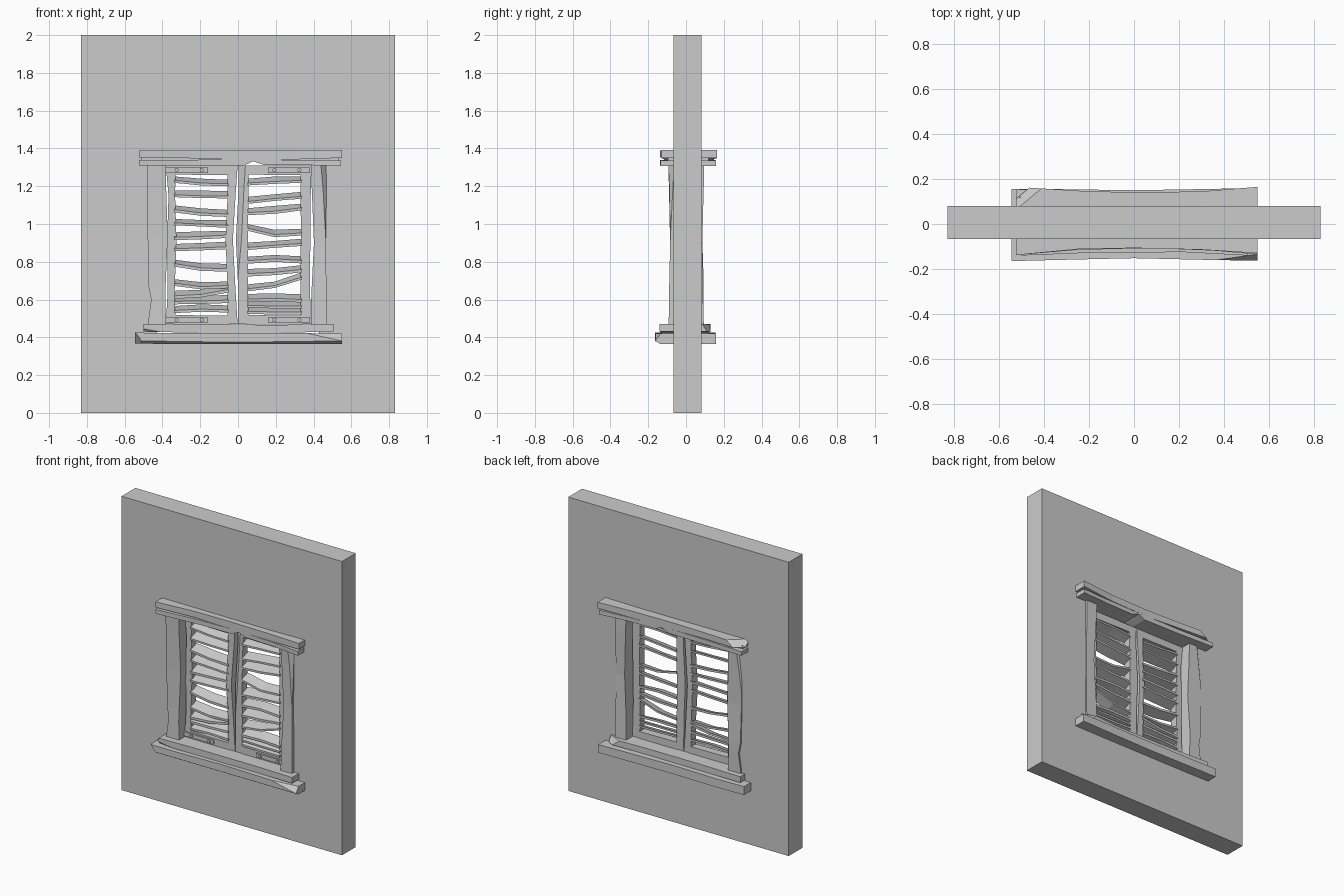
import bpy, bmesh, random
from mathutils import Vector

random.seed(4)


def finish(name, bm):
    bmesh.ops.recalc_face_normals(bm, faces=bm.faces)
    me = bpy.data.meshes.new(name)
    bm.to_mesh(me)
    bm.free()
    ob = bpy.data.objects.new(name, me)
    bpy.context.collection.objects.link(ob)
    return ob


def loft(name, sections, chips=()):
    """Skin 4-point sections, then slice chips (point, outward normal) off."""
    bm = bmesh.new()
    rings = [[bm.verts.new(p) for p in s] for s in sections]
    for a, b in zip(rings, rings[1:]):
        for i in range(4):
            j = (i + 1) % 4
            bm.faces.new((a[i], a[j], b[j], b[i]))
    bm.faces.new(rings[0])
    bm.faces.new(rings[-1])
    bmesh.ops.recalc_face_normals(bm, faces=bm.faces)
    for point, normal in chips:
        bmesh.ops.bisect_plane(bm, geom=bm.verts[:] + bm.edges[:] + bm.faces[:],
                               plane_co=Vector(point), plane_no=Vector(normal),
                               clear_outer=True)
        bmesh.ops.holes_fill(bm, edges=[e for e in bm.edges if e.is_boundary])
    return finish(name, bm)


def beam(name, rows, chips=()):
    """Rows along x: (x, y0, y1, z0, z1)."""
    return loft(name, [[(x, a, c), (x, b, c), (x, b, d), (x, a, d)]
                       for x, a, b, c, d in rows], chips)


def post(name, rows, chips=()):
    """Rows along z: (z, x0, x1, y0, y1)."""
    return loft(name, [[(a, c, z), (b, c, z), (b, d, z), (a, d, z)]
                       for z, a, b, c, d in rows], chips)


# wall with a window opening
bm = bmesh.new()
rects = [(-.83, .83, 0, 2), (-.43, .43, .41, 1.35)]
loops = [[[bm.verts.new((x, y, z)) for x, z in ((a, c), (b, c), (b, d), (a, d))]
          for a, b, c, d in rects] for y in (-.067, .081)]
for i in range(4):
    j = (i + 1) % 4
    for outer, inner in loops:
        bm.faces.new((outer[i], outer[j], inner[j], inner[i]))
    for k in (0, 1):
        bm.faces.new((loops[0][k][i], loops[0][k][j], loops[1][k][j], loops[1][k][i]))
finish("wall", bm)

# lintel: split beam with a recessed core
beam("lintel_upper", [(-.525, -.138, .165, 1.352, 1.39), (-.25, -.112, .148, 1.348, 1.389),
                      (0, -.107, .14, 1.34, 1.388), (.3, -.114, .145, 1.342, 1.388),
                      (.55, -.13, .165, 1.35, 1.391)],
     [((-.47, .128, 1.375), (-.5, .6, .75))])
beam("lintel_lower", [(-.525, -.138, .155, 1.31, 1.338), (-.25, -.115, .145, 1.309, 1.34),
                      (.03, -.108, .14, 1.309, 1.341), (.08, -.108, .14, 1.332, 1.342),
                      (.14, -.11, .14, 1.312, 1.341), (.35, -.118, .145, 1.312, 1.339),
                      (.545, -.135, .16, 1.308, 1.337)])
beam("lintel_core", [(-.51, -.095, .12, 1.33, 1.36), (.535, -.095, .12, 1.335, 1.36)])

# two-step sill
beam("sill_upper", [(-.5, -.14, .13, .43, .47), (-.2, -.128, .118, .424, .468),
                    (.22, -.125, .115, .424, .466), (.505, -.14, .132, .43, .47)],
     [((.46, .115, .455), (.35, .8, .5)), ((-.45, -.137, .435), (-.1, -.7, -.7))])
beam("sill_lower", [(-.545, -.165, .155, .367, .425), (-.35, -.16, .155, .365, .422),
                    (0, -.152, .15, .365, .424), (.35, -.16, .156, .365, .422),
                    (.55, -.163, .16, .366, .42)],
     [((.42, -.157, .415), (.12, -.8, .6)), ((0, -.145, .37), (0, -.5, -.85)),
      ((-.52, -.155, .385), (-.7, -.5, -.5))])

# jamb posts, running through the wall
post("left_post", [(.45, -.48, -.38, -.092, .09), (.6, -.46, -.385, -.088, .093),
                   (.68, -.475, -.383, -.086, .094), (.93, -.478, -.372, -.085, .086),
                   (1.18, -.48, -.38, -.09, .09), (1.32, -.48, -.38, -.094, .094)],
     [((-.48, .085, 1.05), (-.7, .7, .08))])
post("right_post", [(.45, .385, .47, -.092, .095), (.62, .388, .468, -.09, .09),
                    (.9, .402, .466, -.084, .086), (1.2, .39, .468, -.088, .094),
                    (1.32, .385, .47, -.094, .094)],
     [((.468, -.082, .9), (.7, -.7, .03))])

# shutter frames
Y0, Y1 = -.028, .024
post("left_outer_stile", [(.47, -.382, -.33, Y0, Y1), (.65, -.372, -.335, Y0, Y1),
                          (.92, -.375, -.326, Y0, Y1), (1.15, -.368, -.333, Y0, Y1),
                          (1.31, -.382, -.33, Y0, Y1)])
post("left_inner_stile", [(.47, -.055, -.002, Y0, Y1), (.7, -.057, -.016, Y0, Y1),
                          (.92, -.066, -.027, Y0 - .006, Y1), (1.15, -.055, -.013, Y0, Y1),
                          (1.31, -.055, -.002, Y0, Y1)])
post("right_inner_stile", [(.47, .001, .055, Y0, Y1), (.7, -.001, .053, Y0, Y1),
                           (.92, -.011, .052, Y0 - .004, Y1), (1.2, .004, .056, Y0, Y1),
                           (1.31, .001, .055, Y0, Y1)],
     [((.01, -.024, .95), (-.6, -.8, .04))])
post("right_outer_stile", [(.47, .332, .386, Y0, Y1), (.7, .33, .38, Y0, Y1),
                           (.95, .333, .384, Y0, Y1), (1.31, .33, .386, Y0, Y1)])
for side, x0, x1 in (("left", -.34, -.045), ("right", .045, .34)):
    beam(side + "_top_rail", [(x0, Y0, Y1, 1.262, 1.31), (x1, Y0, Y1, 1.258, 1.31)])
    beam(side + "_bottom_rail", [(x0, Y0, Y1, .468, .518), (x1, Y0, Y1, .468, .515)])


# warped louvre slats, sloping down to the front: z at left, middle, right
def slat(name, x0, x1, heights):
    t = random.uniform(.006, .008)
    sections = []
    for i, z in enumerate(heights):
        x = x0 + (x1 - x0) * i / 2
        s = .012 + random.uniform(-.002, .002)
        sections.append([(x, -.036, z - s - t), (x, .03, z + s - t),
                         (x, .03, z + s + t), (x, -.036, z - s + t)])
    loft(name, sections)


LEFT = [(1.235, 1.222, 1.217), (1.16, 1.157, 1.155), (1.08, 1.063, 1.056),
        (1.01, 1.004, 1.0), (.935, .94, .945), (.875, .88, .887), (.793, .772, .768),
        (.69, .673, .678), (.625, .632, .657), (.595, .598, .603), (.547, .555, .55)]
RIGHT = [(1.222, 1.232, 1.235), (1.125, 1.14, 1.152), (1.065, 1.075, 1.09),
         (.982, .95, .957), (.882, .892, .903), (.808, .818, .81), (.742, .748, .763),
         (.662, .678, .725), (.608, .612, .606), (.575, .573, .572), (.545, .54, .54)]
for n, h in enumerate(LEFT):
    slat(f"left_slat_{n + 1}", -.338, -.05, h)
for n, h in enumerate(RIGHT):
    slat(f"right_slat_{n + 1}", .05, .338, h)

# hinge straps with bolt heads
for side, s in (("left", -1), ("right", 1)):
    for level, z in (("top", 1.285), ("bottom", .492)):
        a, b = sorted((s * .16, s * .382))
        beam(f"{side}_{level}_strap", [(a, -.037, -.02, z - .014, z + .014),
                                       (b, -.037, -.02, z - .014, z + .014)])
        for n, x in enumerate((.192, .325)):
            bpy.ops.mesh.primitive_cylinder_add(vertices=8, radius=.011, depth=.02,
                                                location=(s * x, -.036, z),
                                                rotation=(1.5708, 0, 0))
            bpy.context.object.name = f"{side}_{level}_bolt_{n + 1}"
